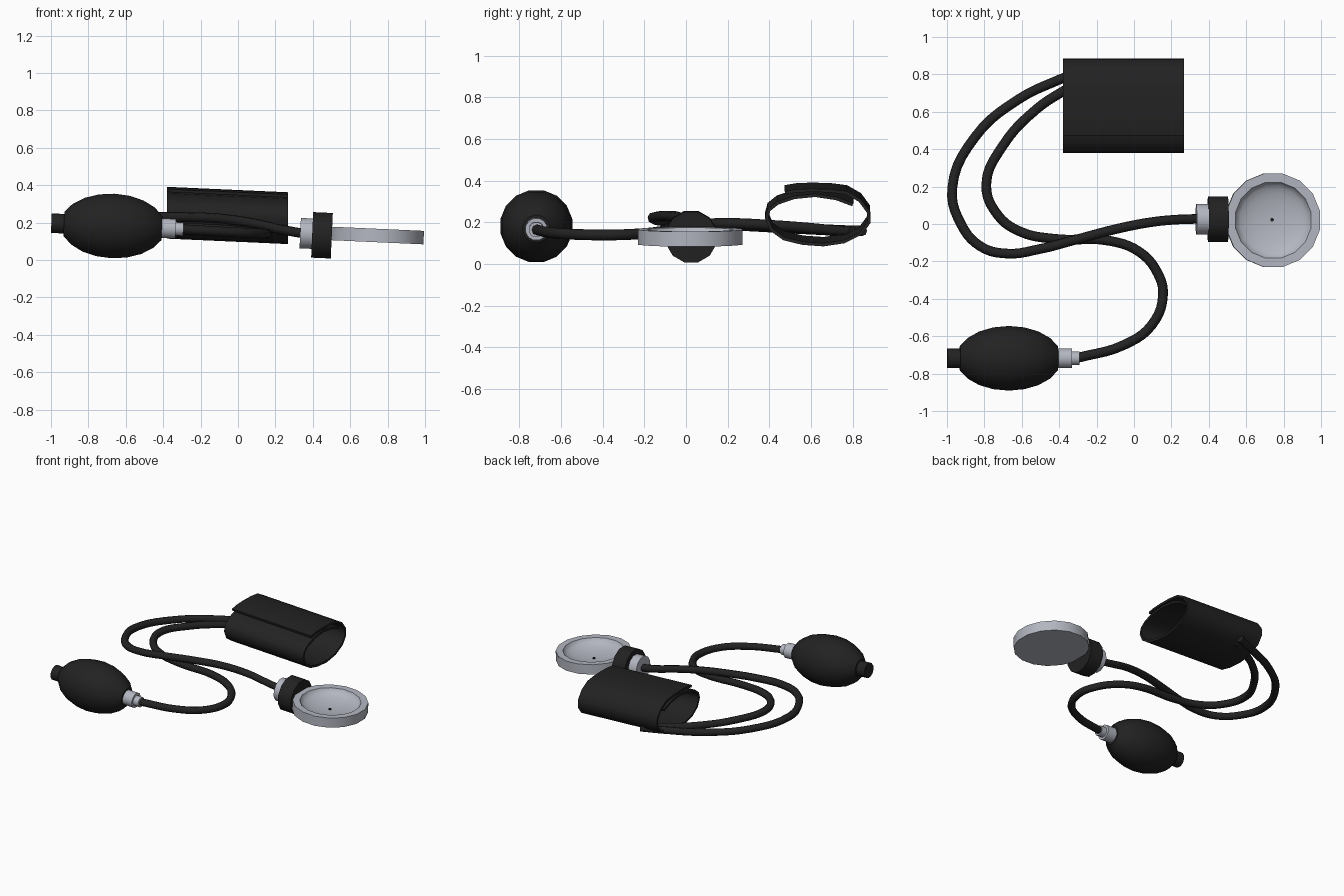
import bpy, bmesh, math
from mathutils import Matrix, Vector

if "Cube" in bpy.data.objects:
    bpy.data.objects.remove(bpy.data.objects["Cube"])

TILT = Matrix.Rotation(0.045, 4, 'Y')          # whole set leans slightly down to +x
ALONG_X = Matrix.Rotation(math.pi / 2, 4, 'Y')  # lathe axis z -> x


def material(name, rgb):
    m = bpy.data.materials.new(name)
    m.diffuse_color = (*rgb, 1)
    m.use_nodes = True
    m.node_tree.nodes["Principled BSDF"].inputs["Base Color"].default_value = m.diffuse_color
    return m


BLACK = material("black_rubber", (0.016, 0.016, 0.016))
GREY = material("grey_metal", (0.45, 0.47, 0.53))


def finish(name, mesh, mat, angle=35):
    ob = bpy.data.objects.new(name, mesh)
    bpy.context.collection.objects.link(ob)
    mesh.materials.clear()
    mesh.materials.append(mat)
    bpy.ops.object.select_all(action='DESELECT')
    ob.select_set(True)
    bpy.context.view_layer.objects.active = ob
    bpy.ops.object.shade_smooth_by_angle(angle=math.radians(angle))
    return ob


def lathe(name, profile, center, mat, sides=16, axis_x=True):
    """Revolve (height, radius) pairs; zero radius closes to a point."""
    bm = bmesh.new()
    rings = []
    for h, r in profile:
        n = 1 if r == 0 else sides
        rings.append([bm.verts.new((r * math.cos(2 * math.pi * (i + .5) / sides),
                                    r * math.sin(2 * math.pi * (i + .5) / sides), h))
                      for i in range(n)])
    for a, b in zip(rings, rings[1:]):
        for i in range(sides):
            j = (i + 1) % sides
            quad = [a[i % len(a)], a[j % len(a)], b[j % len(b)], b[i % len(b)]]
            bm.faces.new(list(dict.fromkeys(quad)))
    bmesh.ops.recalc_face_normals(bm, faces=bm.faces)
    bm.transform(Matrix.Translation(center) @ TILT @ (ALONG_X if axis_x else Matrix()))
    mesh = bpy.data.meshes.new(name)
    bm.to_mesh(mesh)
    bm.free()
    return finish(name, mesh, mat)


def disc(name, length, r, center, mat, sides=16):
    h = length / 2
    return lathe(name, [(-h, 0), (-h, r), (h, r), (h, 0)], center, mat, sides)


def tube(name, pts):
    cu = bpy.data.curves.new(name, 'CURVE')
    cu.dimensions = '3D'
    cu.bevel_depth = 0.026
    cu.bevel_resolution = 2
    cu.resolution_u = 5
    cu.use_fill_caps = True
    sp = cu.splines.new('BEZIER')
    sp.bezier_points.add(len(pts) - 1)
    for p, co in zip(sp.bezier_points, pts):
        p.co = co
        p.handle_left_type = p.handle_right_type = 'AUTO'
    tmp = bpy.data.objects.new(name + "_path", cu)
    bpy.context.collection.objects.link(tmp)
    mesh = bpy.data.meshes.new_from_object(
        tmp.evaluated_get(bpy.context.evaluated_depsgraph_get()))
    bpy.data.objects.remove(tmp)
    finish(name, mesh, BLACK, 50)


# Gauge: shallow dish with a concave face
bowl = [(0.035 - 0.062 * math.cos(a), 0.207 * math.sin(a))
        for a in (math.radians(d) for d in (90, 75, 60, 45, 30, 15))]
lathe("gauge_dish", [(-0.036, 0), (-0.036, 0.255), (0.036, 0.255)] + bowl + [(-0.027, 0)],
      (0.743, 0.02, 0.131), GREY, 16, axis_x=False)
lathe("gauge_pin", [(-0.004, 0), (-0.004, 0.01), (0.003, 0.01), (0.003, 0)],
      (0.738, 0.023, 0.107), BLACK, 8, axis_x=False)
disc("gauge_collar", 0.105, 0.126, (0.449, 0.025, 0.132), BLACK, 12)
disc("gauge_connector", 0.075, 0.084, (0.37, 0.025, 0.142), GREY, 12)

# Squeeze bulb: barrel with blunt ends, end valve and stepped fitting
L, R = 0.262, 0.176
bulb = [(-L, 0)] + [(L * math.sin(a) / math.sin(math.radians(68)), R * math.cos(a))
                    for a in (math.radians(d) for d in range(-68, 69, 17))] + [(L, 0)]
lathe("squeeze_bulb", bulb, (-0.669, -0.718, 0.182), BLACK, 16)
disc("bulb_end_valve", 0.09, 0.054, (-0.953, -0.718, 0.195), BLACK, 12)
disc("bulb_fitting", 0.09, 0.054, (-0.378, -0.718, 0.169), GREY, 12)
disc("bulb_fitting_tip", 0.06, 0.037, (-0.322, -0.718, 0.166), GREY, 12)

# Hoses
tube("gauge_hose", [
    (-0.22, 0.845, 0.16), (-0.38, 0.78, 0.16), (-0.62, 0.665, 0.165),
    (-0.85, 0.465, 0.175), (-0.972, 0.19, 0.19), (-0.925, 0.0, 0.2),
    (-0.82, -0.12, 0.21), (-0.68, -0.158, 0.22), (-0.5, -0.133, 0.228),
    (-0.315, -0.085, 0.23), (-0.1, -0.028, 0.222), (0.08, 0.008, 0.197),
    (0.22, 0.023, 0.165), (0.36, 0.028, 0.14)])
tube("bulb_hose", [
    (-0.22, 0.80, 0.155), (-0.37, 0.715, 0.16), (-0.52, 0.615, 0.17),
    (-0.7, 0.42, 0.185), (-0.79, 0.21, 0.195), (-0.73, 0.05, 0.19),
    (-0.61, -0.04, 0.183), (-0.42, -0.08, 0.175), (-0.13, -0.09, 0.165),
    (0.03, -0.15, 0.152), (0.125, -0.26, 0.143), (0.155, -0.38, 0.14),
    (0.095, -0.54, 0.143), (-0.05, -0.645, 0.15), (-0.31, -0.718, 0.165)])

# Arm cuff: wrapped strip whose outer flap overlaps the inner end
wrap = [(0.80, 0.285), (0.72, 0.315), (0.62, 0.33), (0.52, 0.32), (0.44, 0.293),
        (0.398, 0.26), (0.387, 0.22), (0.41, 0.165), (0.47, 0.122), (0.56, 0.10),
        (0.66, 0.093), (0.76, 0.108), (0.84, 0.148), (0.878, 0.20), (0.875, 0.25),
        (0.835, 0.305), (0.77, 0.342), (0.69, 0.352), (0.60, 0.354), (0.53, 0.351),
        (0.475, 0.342)]
HALF = 0.008
outer, inner = [], []
for i, p in enumerate(wrap):
    a, b = wrap[max(i - 1, 0)], wrap[min(i + 1, len(wrap) - 1)]
    t = (Vector(b) - Vector(a)).normalized()
    n = Vector((t.y, -t.x)) * HALF
    outer.append(Vector(p) + n)
    inner.append(Vector(p) - n)
loop = outer + inner[::-1]
bm = bmesh.new()
ends = [[bm.verts.new((x, p.x, p.y - 0.045 * (x - 0.27))) for p in loop]
        for x in (-0.38, 0.268)]
count = len(loop)
for i in range(count):
    j = (i + 1) % count
    bm.faces.new((ends[0][i], ends[0][j], ends[1][j], ends[1][i]))
for e in ends:                                   # strip edges at both openings
    for i in range(len(wrap) - 1):
        bm.faces.new((e[i], e[i + 1], e[count - 2 - i], e[count - 1 - i]))
bmesh.ops.recalc_face_normals(bm, faces=bm.faces)
cuff = bpy.data.meshes.new("arm_cuff")
bm.to_mesh(cuff)
bm.free()
finish("arm_cuff", cuff, BLACK, 40)
